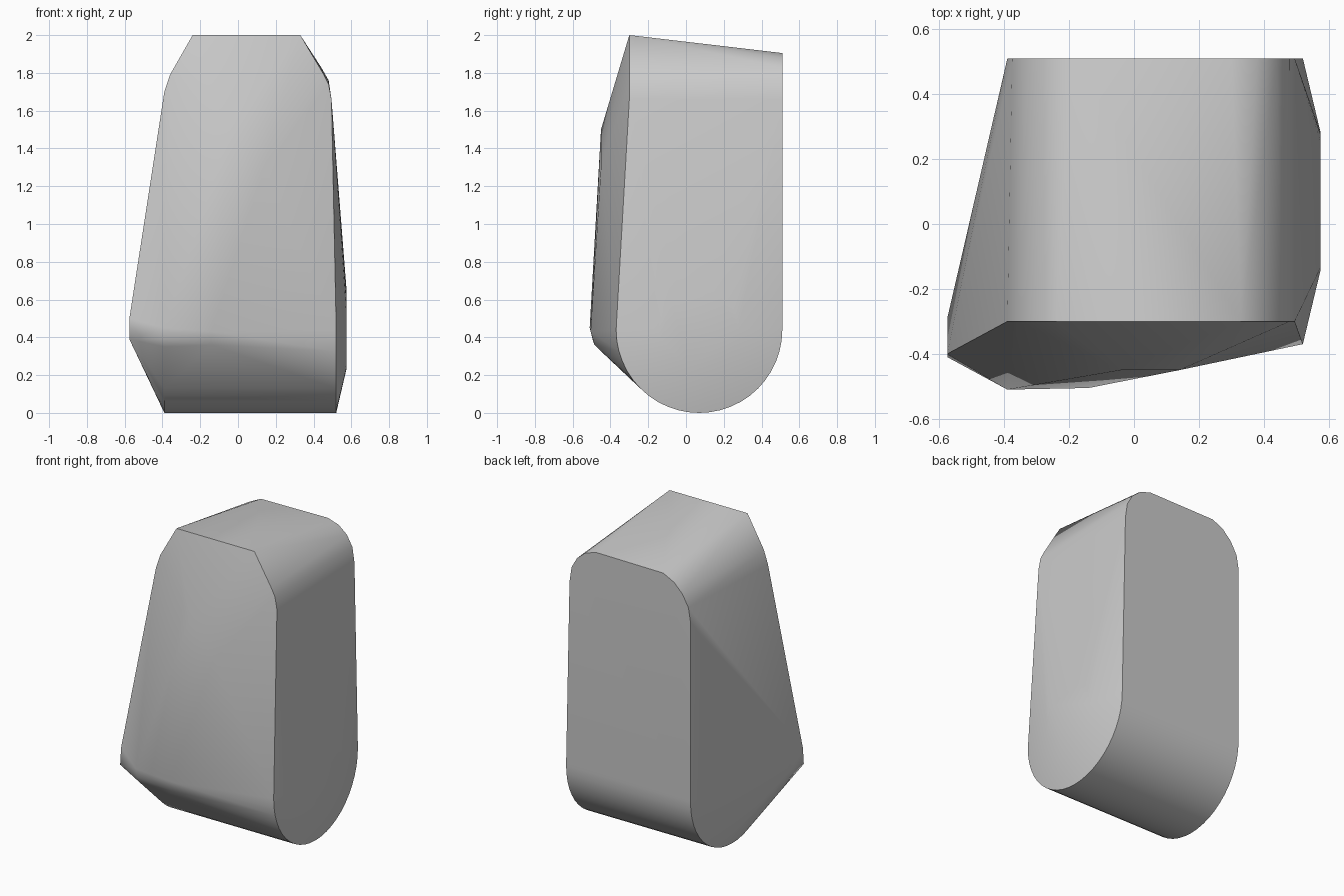
import bpy, bmesh, math

cube = bpy.data.objects.get("Cube")
if cube:
    bpy.data.objects.remove(cube, do_unlink=True)

stone = bpy.data.materials.new("stone grey")
stone.use_nodes = True
colour = (0.6, 0.6, 0.6, 1)
stone.diffuse_color = colour
stone.node_tree.nodes["Principled BSDF"].inputs["Base Color"].default_value = colour


def arc(x, cy, cz, r, start, end, steps):
    """Points on a circular arc lying in a plane of constant x."""
    angles = [math.radians(start + (end - start) * i / steps) for i in range(steps + 1)]
    return [(x, cy + r * math.cos(a), cz + r * math.sin(a)) for a in angles]


# Half-round underside, running from side to side
points = arc(0.52, 0.07, 0.44, 0.44, 0, -180, 24)
points += arc(-0.39, 0.07, 0.44, 0.44, 0, -150, 20)

# Raised pad on the right flank
points += arc(0.575, 0.07, 0.445, 0.21, 0, 360, 24)

# Sloping crown: front rim and back rim
front_rim = [(-0.39, 1.7), (-0.36, 1.79), (-0.24, 2), (0.33, 2),
             (0.455, 1.79), (0.48, 1.74), (0.495, 1.66)]
back_rim = [(-0.39, 1.63), (-0.375, 1.72), (-0.33, 1.8), (-0.27, 1.86), (-0.19, 1.9),
            (0.3, 1.905), (0.38, 1.88), (0.44, 1.83), (0.48, 1.76), (0.495, 1.66)]
points += [(x, -0.3, z) for x, z in front_rim]
points += [(x, 0.51, z) for x, z in back_rim]

# Front brow, belly ridge and left corner
points += [(-0.04, -0.45, 1.5), (0.14, -0.45, 1.3),
           (-0.39, -0.51, 0.45), (-0.14, -0.505, 0.43),
           (-0.39, -0.495, 0.39), (-0.39, -0.475, 0.35), (-0.14, -0.485, 0.36),
           (-0.575, -0.41, 0.39), (-0.575, -0.4, 0.5), (-0.575, -0.29, 0.42)]

# Wrap the outline points in one solid
bm = bmesh.new()
for p in points:
    bm.verts.new(p)
hull = bmesh.ops.convex_hull(bm, input=bm.verts)
loose = {g for g in hull["geom_interior"] + hull["geom_unused"] if isinstance(g, bmesh.types.BMVert)}
bmesh.ops.delete(bm, geom=list(loose), context="VERTS")
bmesh.ops.dissolve_limit(bm, angle_limit=math.radians(1), verts=bm.verts, edges=bm.edges)
bmesh.ops.recalc_face_normals(bm, faces=bm.faces)
mesh = bpy.data.meshes.new("boulder")
bm.to_mesh(mesh)
bm.free()
mesh.materials.append(stone)
boulder = bpy.data.objects.new("boulder", mesh)
bpy.context.collection.objects.link(boulder)

# Soft shading with crisp rims
bpy.ops.object.select_all(action="DESELECT")
boulder.select_set(True)
bpy.context.view_layer.objects.active = boulder
bpy.ops.object.shade_smooth_by_angle(angle=math.radians(30))
